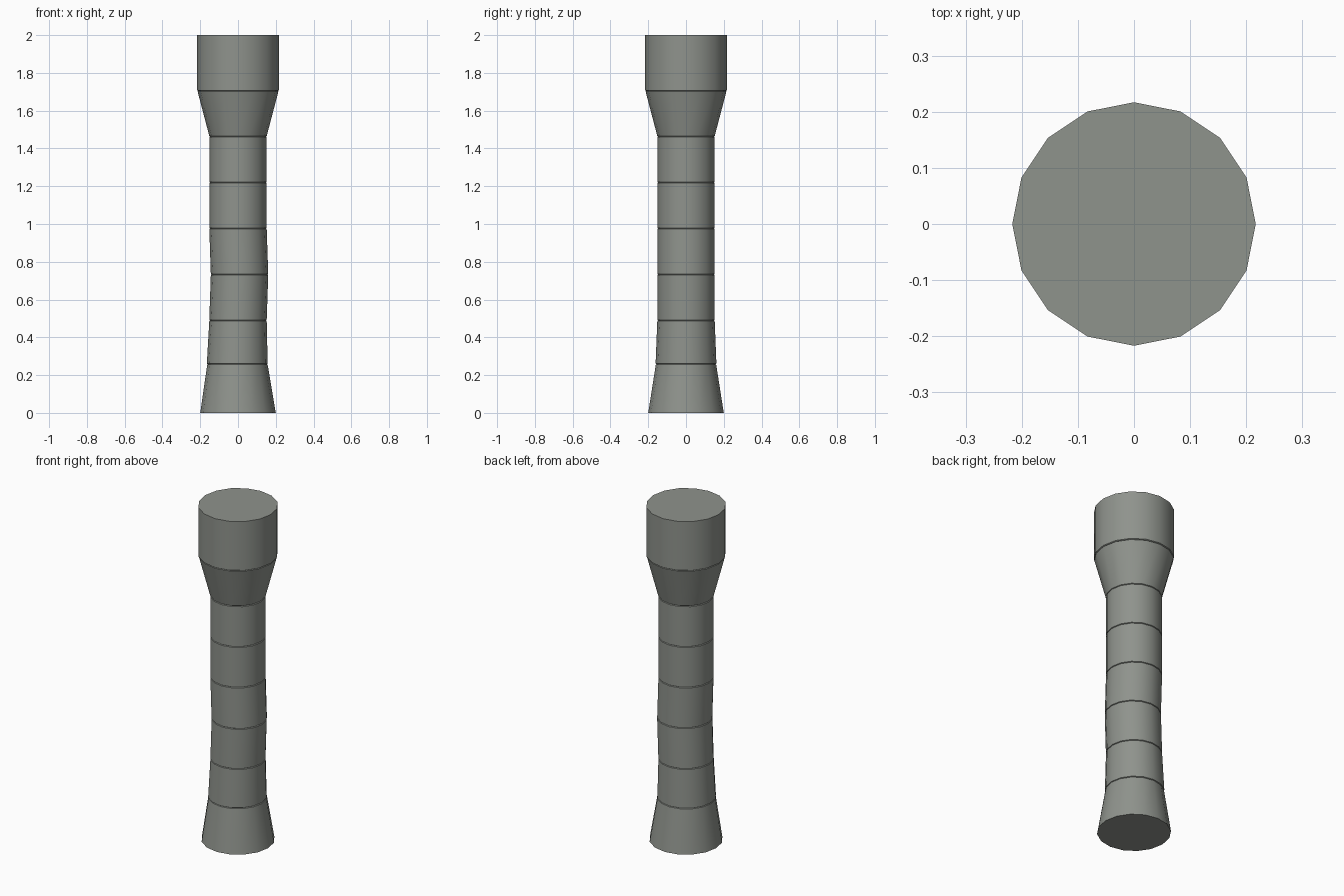
import bpy, bmesh, math

if "Cube" in bpy.data.objects:
    bpy.data.objects.remove(bpy.data.objects["Cube"])

SIDES = 16
SEAM = 0.003  # half the width of the thin joint groove

stone = bpy.data.materials.new("grey_green_stone")
stone.diffuse_color = (0.275, 0.292, 0.265, 1)
stone.use_nodes = True
stone.node_tree.nodes["Principled BSDF"].inputs["Base Color"].default_value = stone.diffuse_color


def make_column(name, rings):
    """Lathe a closed column from (centre x, radius, height) rings."""
    bm = bmesh.new()
    loops = []
    for cx, r, z in rings:
        loops.append([bm.verts.new((cx + r * math.cos(2 * math.pi * i / SIDES),
                                    r * math.sin(2 * math.pi * i / SIDES), z))
                      for i in range(SIDES)])
    for a, b in zip(loops, loops[1:]):
        for i in range(SIDES):
            j = (i + 1) % SIDES
            bm.faces.new((a[i], a[j], b[j], b[i]))
    bm.faces.new(loops[0][::-1])
    bm.faces.new(loops[-1])
    bmesh.ops.recalc_face_normals(bm, faces=bm.faces[:])
    mesh = bpy.data.meshes.new(name)
    bm.to_mesh(mesh)
    bm.free()
    mesh.materials.append(stone)
    ob = bpy.data.objects.new(name, mesh)
    bpy.context.collection.objects.link(ob)
    bpy.ops.object.select_all(action='DESELECT')
    ob.select_set(True)
    bpy.context.view_layer.objects.active = ob
    bpy.ops.object.shade_smooth_by_angle(angle=math.radians(30))
    return ob


# Drums: (name, bottom x, bottom radius, bottom z, top x, top radius, top z)
drums = [
    ("flared_base", 0, 0.20, 0, -0.003, 0.16, 0.258),
    ("shaft_drum_1", -0.004, 0.161, 0.258, 0, 0.152, 0.49),
    ("shaft_drum_2", 0, 0.152, 0.49, 0.008, 0.152, 0.732),
    ("shaft_drum_3", 0.008, 0.152, 0.732, 0, 0.152, 0.977),
    ("shaft_drum_4", 0, 0.152, 0.977, 0, 0.152, 1.22),
    ("shaft_drum_5", 0, 0.152, 1.22, 0, 0.152, 1.463),
    ("flared_neck", 0, 0.152, 1.463, 0, 0.214, 1.705),
    ("capital", 0, 0.217, 1.705, 0, 0.217, 2.0),
]

# Each drum narrows a touch at its joints so the seams read as thin grooves
for name, x0, r0, z0, x1, r1, z1 in drums:
    rings = []
    if z0 > 0:
        rings.append((x0, r0 - 0.005, z0))
        z0 += SEAM
    rings.append((x0, r0, z0))
    if z1 < 2:
        rings += [(x1, r1, z1 - SEAM), (x1, r1 - 0.005, z1)]
    else:
        rings.append((x1, r1, z1))
    make_column(name, rings)
